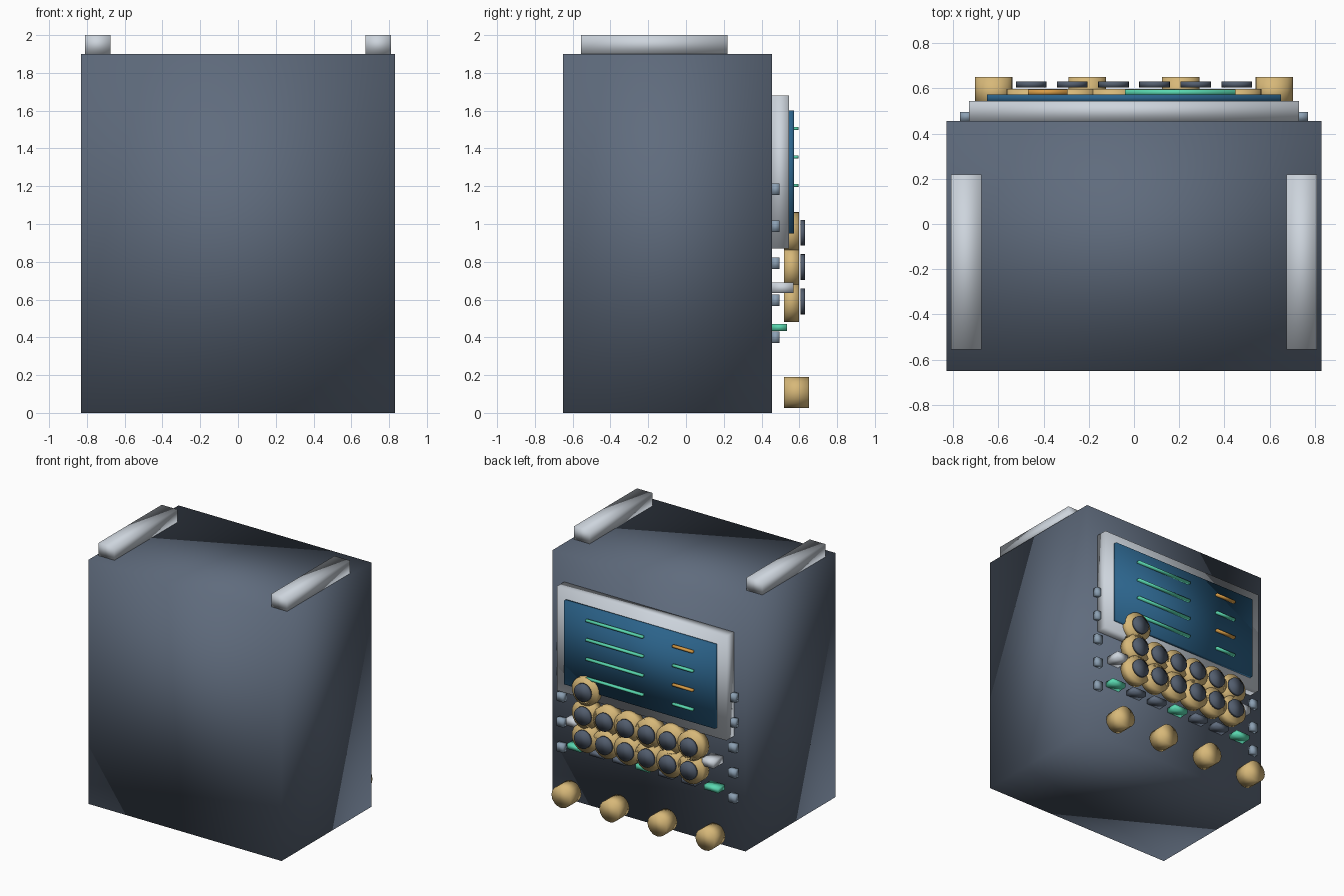
import bpy
import math

cube = bpy.data.objects.get("Cube")
if cube:
    bpy.data.objects.remove(cube, do_unlink=True)


def material(name, rgb):
    mat = bpy.data.materials.new(name)
    mat.use_nodes = True
    color = (*rgb, 1.0)
    mat.diffuse_color = color
    mat.node_tree.nodes["Principled BSDF"].inputs["Base Color"].default_value = color
    return mat


slate = material("slate", (0.115, 0.148, 0.205))
silver = material("silver", (0.61, 0.66, 0.72))
gold = material("gold", (0.68, 0.48, 0.19))
screen_blue = material("screen_blue", (0.025, 0.127, 0.26))
mint = material("mint", (0.10, 0.68, 0.43))
amber = material("amber", (0.68, 0.33, 0.06))
steel = material("steel", (0.26, 0.35, 0.45))
dark_key = material("dark_key", (0.085, 0.11, 0.155))


def finish(name, mat):
    obj = bpy.context.object
    obj.name = name
    obj.data.materials.append(mat)
    bpy.ops.object.shade_smooth()
    return obj


def box(name, mat, x, y, z):
    """Box from (min, max) ranges."""
    spans = (x, y, z)
    bpy.ops.mesh.primitive_cube_add(size=1, location=[(a + b) / 2 for a, b in spans])
    obj = bpy.context.object
    obj.scale = [b - a for a, b in spans]
    bpy.ops.object.transform_apply(location=False, rotation=False, scale=True)
    return finish(name, mat)


def disc(name, mat, x, z, radius, y, sides):
    """Cylinder lying along y."""
    bpy.ops.mesh.primitive_cylinder_add(
        vertices=sides, radius=radius, depth=y[1] - y[0],
        location=(x, sum(y) / 2, z), rotation=(math.pi / 2, 0, 0))
    return finish(name, mat)


def around(center, size):
    return (center - size / 2, center + size / 2)


BACK = 0.455

# Cabinet and its two top rails
box("cabinet", slate, (-0.83, 0.83), (-0.65, BACK), (0, 1.9))
for side, label in ((1, "left"), (-1, "right")):
    box(label + "_top_rail", silver, around(side * 0.743, 0.135), (-0.555, 0.22), (1.9, 2.0))

# Display
box("screen_frame", silver, (-0.73, 0.73), (BACK, 0.545), (0.87, 1.68))
box("screen", screen_blue, (-0.65, 0.65), (0.54, 0.573), (0.95, 1.6))
for i in range(4):
    z = around(1.505 - 0.15 * i, 0.016)
    box("long_readout", mint, (-0.04, 0.45), (0.57, 0.595), z)
    box("short_readout", mint if i % 2 else amber, (-0.47, -0.295), (0.57, 0.595), z)

# Round keys: two full rows and a single key above
PITCH = 0.182
keys = [(col, row) for row in range(2) for col in range(6)] + [(5, 2)]
for col, row in keys:
    x, z = (col - 2.5) * PITCH, 0.59 + row * PITCH
    disc("key_collar", gold, x, z, 0.11, (0.52, 0.597), 24)
    disc("key_cap", dark_key, x, z, 0.068, (0.605, 0.63), 24)

# Row of small push buttons, every third one lit
for i in range(7):
    box("push_button", slate if i % 3 else mint,
        around((i - 3) * 0.197, 0.12), (BACK, 0.535), around(0.453, 0.037))

# Side switches and edge clips
for side in (1, -1):
    box("side_switch", silver, around(side * 0.585, 0.1), (BACK, 0.57), around(0.662, 0.055))
    for i in range(5):
        box("edge_clip", steel, around(side * 0.74, 0.06), (BACK, 0.495),
            around(0.4 + 0.196 * i, 0.062))

# Large dials along the bottom
for i in range(4):
    disc("dial", gold, (i - 1.5) * 0.413, 0.108, 0.083, (0.52, 0.65), 16)
